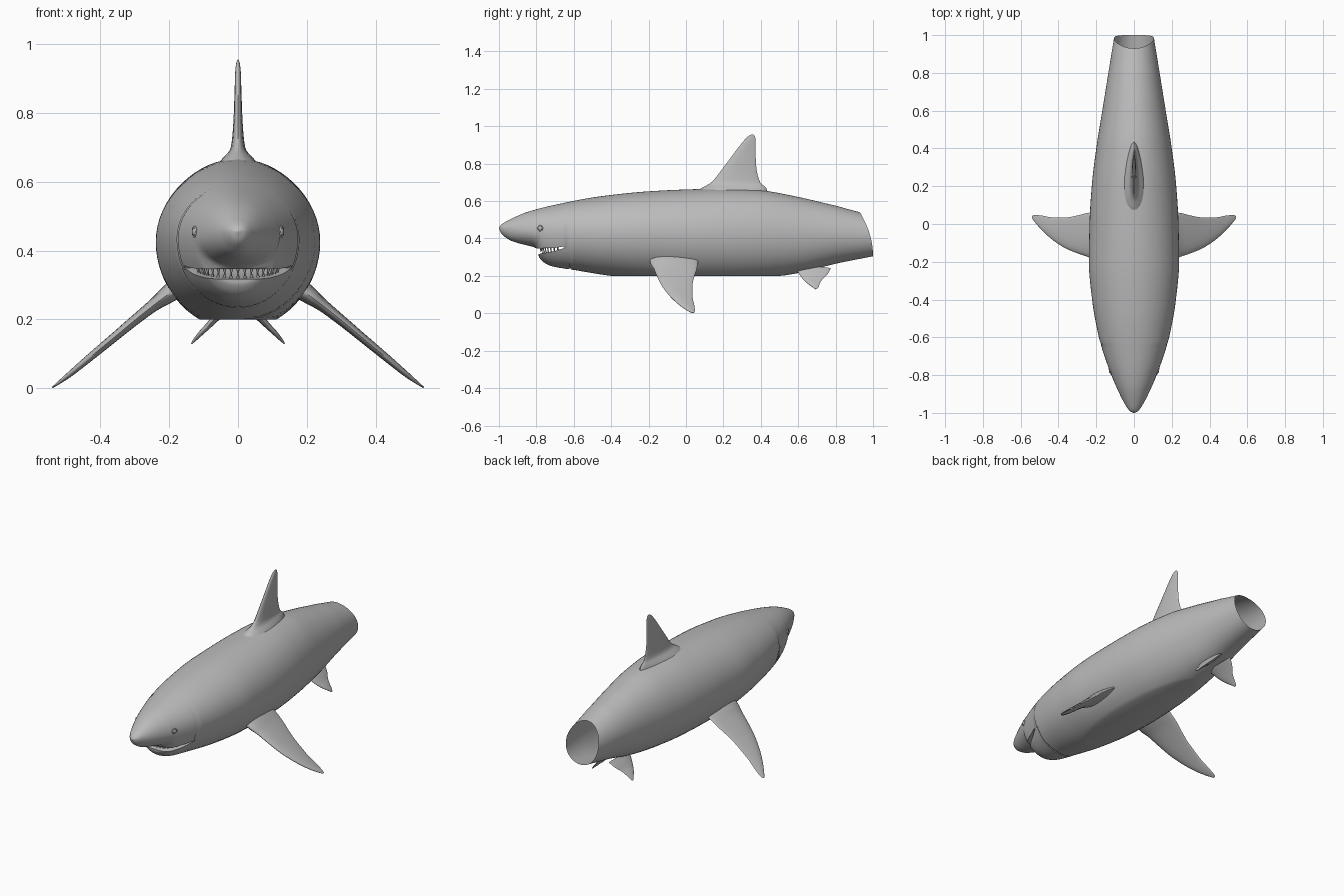
import bpy, bmesh, math
from mathutils import Vector

old = bpy.data.objects.get("Cube")
if old:
    bpy.data.objects.remove(old, do_unlink=True)

skin = bpy.data.materials.new("grey_skin")
skin.use_nodes = True
skin.diffuse_color = (0.5, 0.5, 0.5, 1)
skin.node_tree.nodes["Principled BSDF"].inputs["Base Color"].default_value = skin.diffuse_color


def curve(points, t):
    """Smooth curve through (t, value) points that never overshoots."""
    t = min(max(t, points[0][0]), points[-1][0])
    d = [(b[1] - a[1]) / (b[0] - a[0]) for a, b in zip(points, points[1:])]
    m = [d[0]] + [2 * p * q / (p + q) if p * q > 0 else 0 for p, q in zip(d, d[1:])] + [d[-1]]
    i = next(k for k in range(len(d)) if t <= points[k + 1][0])
    (t0, v0), (t1, v1) = points[i], points[i + 1]
    h = t1 - t0
    s = (t - t0) / h
    return (v0 * (1 + 2 * s) * (1 - s) ** 2 + m[i] * h * s * (1 - s) ** 2
            + v1 * s * s * (3 - 2 * s) + m[i + 1] * h * s * s * (s - 1))


def finish(bm, name, angle=50):
    bmesh.ops.remove_doubles(bm, verts=bm.verts, dist=0.0001)
    bmesh.ops.recalc_face_normals(bm, faces=bm.faces)
    mesh = bpy.data.meshes.new(name)
    bm.to_mesh(mesh)
    bm.free()
    mesh.materials.append(skin)
    obj = bpy.data.objects.new(name, mesh)
    bpy.context.collection.objects.link(obj)
    bpy.ops.object.select_all(action="DESELECT")
    obj.select_set(True)
    bpy.context.view_layer.objects.active = obj
    bpy.ops.object.shade_smooth_by_angle(angle=math.radians(angle))
    return obj


def loft(name, rings, cap_start=True, cap_end=True, angle=50):
    bm = bmesh.new()
    loops = [[bm.verts.new(p) for p in ring] for ring in rings]
    n = len(loops[0])
    for a, b in zip(loops, loops[1:]):
        for i in range(n):
            j = (i + 1) % n
            bm.faces.new((a[i], a[j], b[j], b[i]))
    if cap_start:
        bm.faces.new(loops[0])
    if cap_end:
        bm.faces.new(loops[-1])
    return finish(bm, name, angle)


# Body profiles along the length: back line, belly line, half width, widest height
BACK = [(-1, .457), (-.99, .472), (-.95, .497), (-.85, .541), (-.7, .58), (-.46, .625),
        (-.2, .652), (0, .662), (.2, .667), (.4, .657), (.6, .622), (.8, .576), (1, .54)]
BELLY = [(-1, .455), (-.99, .43), (-.97, .41), (-.93, .386), (-.85, .363), (-.81, .352),
         (-.795, .335), (-.785, .3), (-.76, .272), (-.71, .25), (-.6, .232), (-.4, .2),
         (-.2, .18), (0, .17), (.2, .173), (.4, .187), (.6, .215), (.8, .265), (1, .305)]
WIDTH = [(-1, .003), (-.99, .022), (-.95, .05), (-.9, .076), (-.8, .12), (-.7, .156),
         (-.6, .186), (-.4, .222), (-.2, .239), (0, .236), (.2, .224), (.4, .2),
         (.6, .168), (.8, .136), (1, .106)]
MIDDLE = [(-1, .456), (-.8, .44), (-.2, .425), (1, .42)]
LIP = [(-1, .345), (-.81, .347), (-.7, .35), (-.65, .357), (-.62, .2)]
GUM = [(-.8, .315), (-.7, .333), (-.64, .35), (-.6, .35)]


def cut_angle(y, line):
    """Angle below the middle at which the section meets the mouth line."""
    mid, low, z = curve(MIDDLE, y), curve(BELLY, y), curve(line, y)
    return math.asin(min(1, (mid - z) / (mid - low))) if z > low else math.pi / 2


def section(y, start, end, count=56):
    mid, top, low, w = (curve(c, y) for c in (MIDDLE, BACK, BELLY, WIDTH))
    ring = []
    for i in range(count + 1):
        a = start + (end - start) * i / count
        s = math.sin(a)
        z = mid + s * (top - mid if s > 0 else mid - low)
        slant = max(0, (y - .8) / .2) * .07 * ((z - low) / (top - low)) ** 2
        ring.append((w * math.cos(a), y - slant, z))
    return ring


# Body: open tube whose underside is cut away at the mouth
steps = 120
rings = []
for i in range(steps + 1):
    y = -1 + 2 * (i / steps) ** 1.5
    a = cut_angle(y, LIP)
    rings.append(section(y, -a, math.pi + a))
loft("body", rings, cap_end=False)

# Lower jaw
rings = []
for i in range(25):
    y = -.788 + .165 * (i / 24) ** 1.4
    a = cut_angle(y, GUM)
    rings.append(section(y, math.pi + a, 2 * math.pi - a, 32))
loft("lower_jaw", rings)


# Fins: stations of (x, z, leading y, trailing y, half thickness)
def fin(name, stations, normal, side=1):
    tracks = [[(k, s[c]) for k, s in enumerate(stations)] for c in range(5)]
    rings = []
    count = 4 * (len(stations) - 1)
    for i in range(count + 1):
        x, z, lead, trail, thick = (curve(t, i / 4) for t in tracks)
        ring = []
        for k in range(24):
            a = math.tau * k / 24
            u = (1 - math.cos(a)) / 2
            off = thick * math.sin(a) * (1.3 - .7 * u)
            ring.append((side * (x + normal[0] * off), lead + (trail - lead) * u, z + normal[1] * off))
        rings.append(ring)
    return loft(name, rings)


fin("dorsal_fin", [
    (0, .62, .0, .44, .085), (0, .668, .08, .43, .045), (0, .70, .135, .397, .021),
    (0, .78, .2, .376, .013), (0, .86, .26, .372, .01), (0, .92, .307, .372, .008),
    (0, .945, .331, .368, .005), (0, .955, .348, .36, .002)], (1, 0))

PECTORAL = [
    (.15, .31, -.2, .07, .035), (.21, .268, -.19, .063, .025), (.25, .238, -.172, .058, .018),
    (.3, .198, -.155, .045, .015), (.36, .148, -.13, .035, .013), (.43, .09, -.085, .035, .011),
    (.49, .04, -.03, .045, .008), (.525, .013, .01, .048, .004), (.54, .002, .03, .042, .002)]
PELVIC = [
    (.03, .24, .585, .775, .016), (.06, .21, .605, .757, .012), (.085, .183, .625, .73, .009),
    (.11, .158, .652, .715, .007), (.128, .138, .68, .707, .004), (.135, .13, .69, .7, .002)]
for side, word in ((1, "left"), (-1, "right")):
    fin(word + "_pectoral_fin", PECTORAL, (.62, .78), side)
    fin(word + "_pelvic_fin", PELVIC, (.7, .7), side)

    # Eye: flattened ball inside a raised lid ring
    w = curve(WIDTH, -.78)
    place = dict(location=(side * (w - .001), -.78, .455), rotation=(0, math.pi / 2, -side * .35))
    bpy.ops.mesh.primitive_uv_sphere_add(segments=20, ring_count=12, radius=.012, **place)
    eye = bpy.context.object
    eye.name = word + "_eye"
    eye.scale.z = .5
    bpy.ops.mesh.primitive_torus_add(major_segments=24, minor_segments=8,
                                     major_radius=.014, minor_radius=.003, **place)
    lid = bpy.context.object
    lid.name = word + "_eyelid"
    for part in (eye, lid):
        part.data.materials.append(skin)
        part.data.polygons.foreach_set("use_smooth", [True] * len(part.data.polygons))


# Teeth: small cones set along an arch, pointing up or down
def teeth(name, count, line, tip, arch, sink):
    bm = bmesh.new()
    for k in range(count):
        a = math.radians(-75 + 150 * k / (count - 1))
        x, y = arch * math.sin(a), -.655 - arch * math.cos(a)
        z = curve(line, y) - sink * tip
        base = [bm.verts.new((x + .006 * math.cos(t), y + .006 * math.sin(t), z))
                for t in (math.tau * s / 6 for s in range(6))]
        point = bm.verts.new(Vector((x * .97, y, z + tip)))
        for i in range(6):
            bm.faces.new((base[i], base[(i + 1) % 6], point))
        bm.faces.new(base)
    return finish(bm, name, 30)


teeth("upper_teeth", 17, LIP, -.026, .122, .15)
teeth("lower_teeth", 15, GUM, .02, .11, .15)
